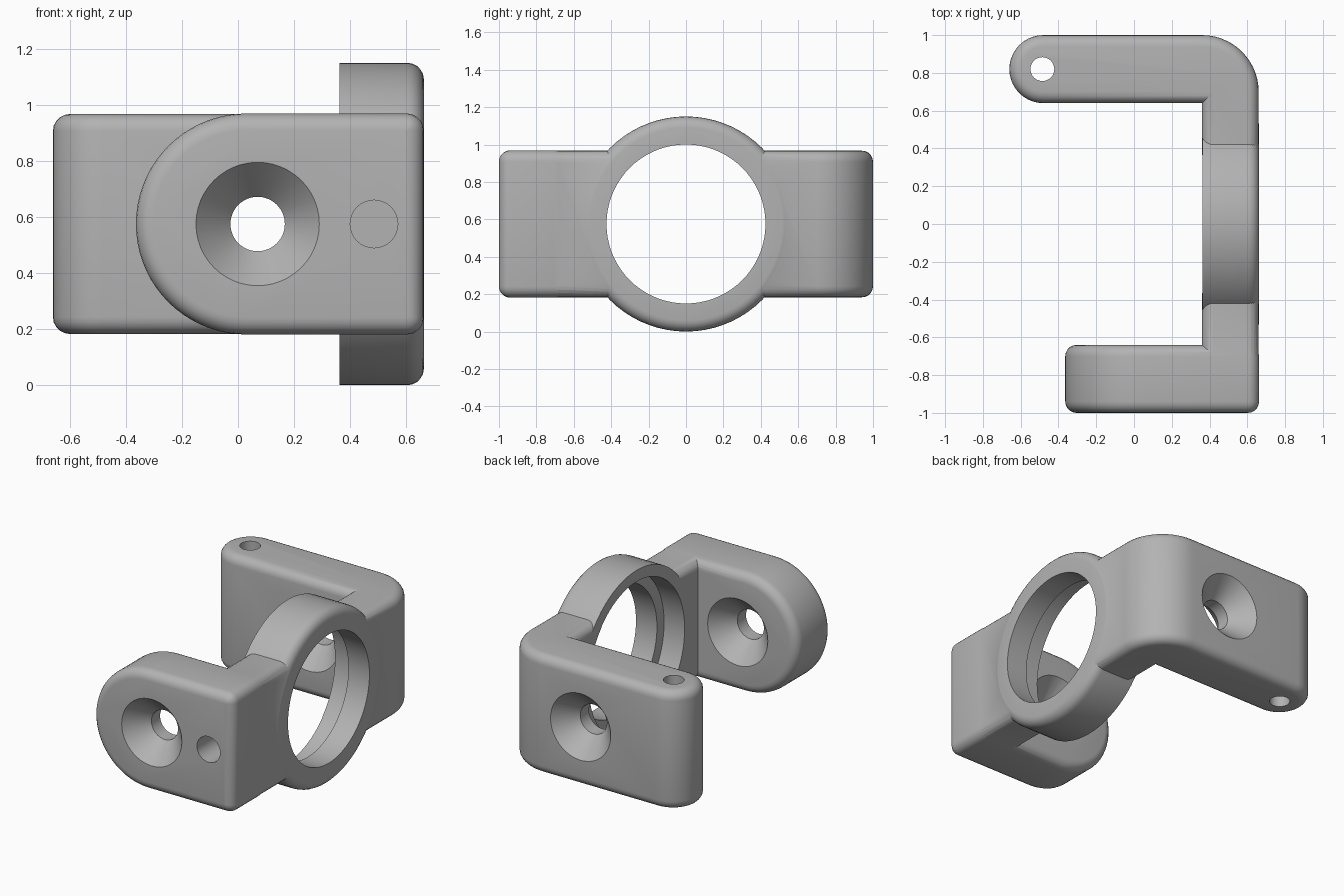
import bpy, bmesh
from math import cos, sin, pi, radians
from mathutils import Vector

cube = bpy.data.objects.get("Cube")
if cube:
    bpy.data.objects.remove(cube, do_unlink=True)

MID = 0.575                 # height of the ring and hole axes
HALF = 0.392                # half height of the plates
ROUND = 0.06                # edge rounding

steel = bpy.data.materials.new("plain_grey")
steel.use_nodes = True
steel.diffuse_color = (0.45, 0.45, 0.45, 1)
steel.node_tree.nodes["Principled BSDF"].inputs["Base Color"].default_value = (0.45, 0.45, 0.45, 1)


def arc(cx, cy, r, start, end, n):
    return [(cx + r * cos(radians(start + (end - start) * i / n)),
             cy + r * sin(radians(start + (end - start) * i / n))) for i in range(n + 1)]


def place(axis, u, v, w):
    return Vector({"x": (w, u, v), "y": (u, w, v), "z": (u, v, w)}[axis])


def finish(name, bm):
    bmesh.ops.recalc_face_normals(bm, faces=bm.faces)
    mesh = bpy.data.meshes.new(name)
    bm.to_mesh(mesh)
    bm.free()
    obj = bpy.data.objects.new(name, mesh)
    bpy.context.collection.objects.link(obj)
    mesh.materials.append(steel)
    return obj


def prism(name, axis, outline, lo, hi, round_lo=False, round_hi=False):
    """Extrude an outline along an axis, rounding the chosen rims."""
    bm = bmesh.new()
    rims = [[bm.verts.new(place(axis, u, v, w)) for u, v in outline] for w in (lo, hi)]
    caps = [bm.faces.new(rim) for rim in rims]
    n = len(outline)
    for i in range(n):
        j = (i + 1) % n
        bm.faces.new((rims[0][i], rims[0][j], rims[1][j], rims[1][i]))
    bmesh.ops.recalc_face_normals(bm, faces=bm.faces)
    edges = [e for cap, on in zip(caps, (round_lo, round_hi)) if on for e in cap.edges]
    if edges:
        bmesh.ops.bevel(bm, geom=edges, offset=ROUND, segments=5, profile=0.5, affect="EDGES")
    return finish(name, bm)


def turned(name, axis, cu, cv, stations, n=48):
    """Solid of revolution from (position, radius) stations."""
    bm = bmesh.new()
    rings = [[bm.verts.new(place(axis, cu + r * cos(2 * pi * i / n), cv + r * sin(2 * pi * i / n), w))
              for i in range(n)] for w, r in stations]
    for a, b in zip(rings, rings[1:]):
        for i in range(n):
            j = (i + 1) % n
            bm.faces.new((a[i], a[j], b[j], b[i]))
    bm.faces.new(rings[0])
    bm.faces.new(rings[-1])
    return finish(name, bm)


def combine(target, other, operation):
    mod = target.modifiers.new(operation.lower(), "BOOLEAN")
    mod.operation = operation
    mod.solver = "EXACT"
    mod.object = other
    bpy.context.view_layer.objects.active = target
    bpy.ops.object.modifier_apply(modifier=mod.name)
    bpy.data.objects.remove(other, do_unlink=True)


# Side wall and rear arm, with a broad outer corner and a round tip
plan = [(0.36, -0.8), (0.66, -0.8)]
plan += arc(0.36, 0.7, 0.3, 0, 90, 14)
plan += arc(-0.48, 0.82, 0.18, 90, 270, 20)
plan += [(0.36, 0.64)]
bracket = prism("clamp_bracket", "z", plan, MID - HALF, MID + HALF, True, True)

# Front arm with a half-round end
h = HALF + 0.002
side = arc(0.03, MID, h, 90, 270, 36)
side += arc(0.662 - ROUND, MID - h + ROUND, ROUND, 270, 360, 5)
side += arc(0.662 - ROUND, MID + h - ROUND, ROUND, 0, 90, 5)
combine(bracket, prism("front_arm", "y", side, -1, -0.64, True, True), "UNION")

# Ring, rounded on its outer side only
circle = arc(0, MID, 0.575, 0, 360, 72)[:-1]
combine(bracket, prism("ring", "x", circle, 0.362, 0.663, False, True), "UNION")

# Stepped bore through the ring
bore = [(0.2, 0.5), (0.51, 0.5), (0.51, 0.425), (0.8, 0.425)]
combine(bracket, turned("bore_cutter", "x", 0, MID, bore, 72), "DIFFERENCE")

# Screw holes, countersunk from both faces of each arm
for y in (-0.82, 0.82):
    hole = [(y - 0.24, 0.22), (y - 0.18, 0.22), (y - 0.045, 0.097),
            (y + 0.045, 0.097), (y + 0.18, 0.22), (y + 0.24, 0.22)]
    combine(bracket, turned("screw_cutter", "y", 0.07, MID, hole), "DIFFERENCE")

# Blind hole in the front and pin hole through the rear tip
combine(bracket, turned("blind_cutter", "y", 0.485, MID, [(-1.1, 0.085), (-0.6, 0.085)], 32), "DIFFERENCE")
combine(bracket, turned("pin_cutter", "z", -0.485, 0.82, [(-0.1, 0.063), (1.3, 0.063)], 32), "DIFFERENCE")

# Smooth shading with sharp rims kept
bpy.ops.object.select_all(action="DESELECT")
bracket.select_set(True)
bpy.context.view_layer.objects.active = bracket
bpy.ops.object.shade_smooth_by_angle(angle=radians(32))
